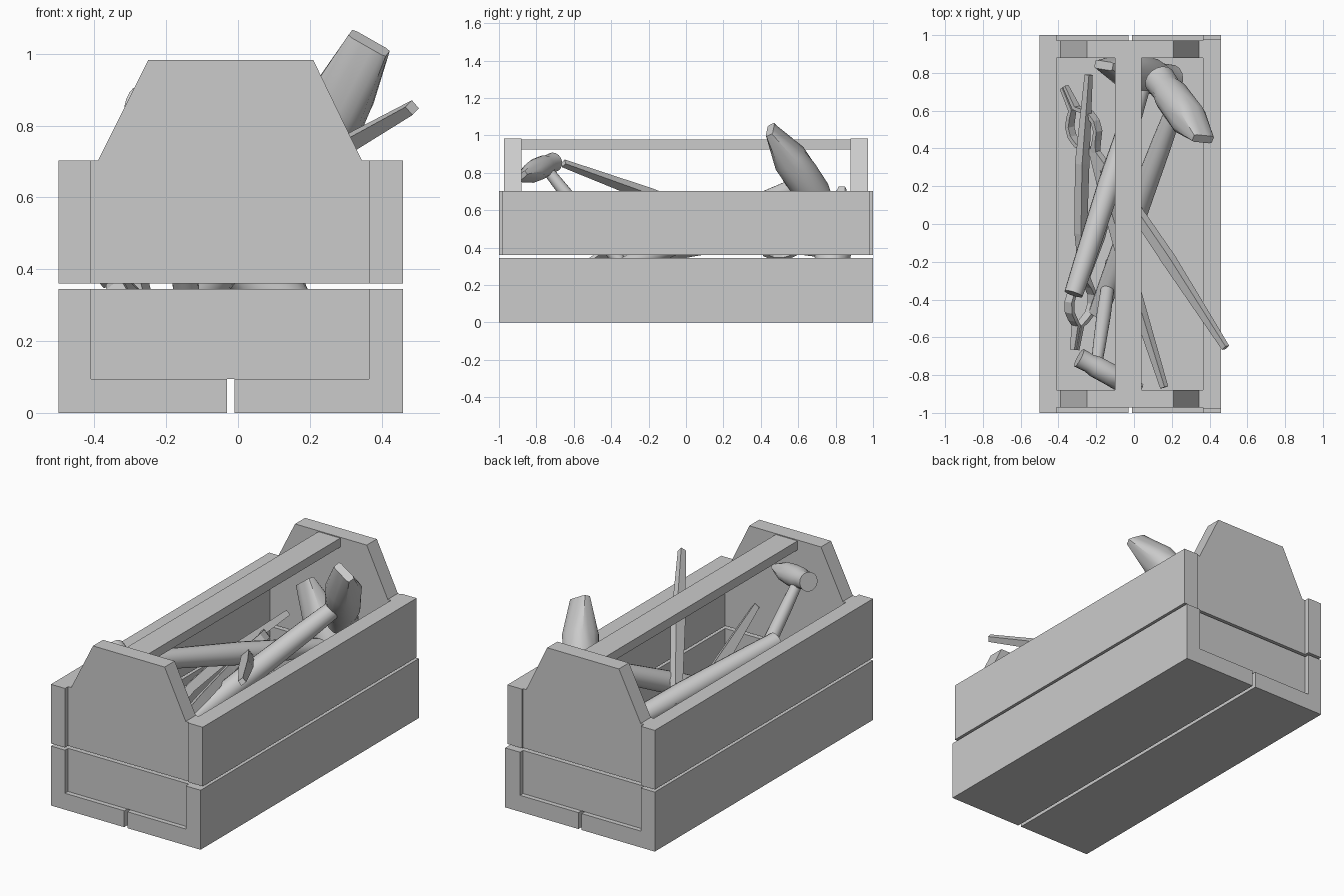
import bpy, bmesh
from math import cos, sin, pi, radians
from mathutils import Vector

cube = bpy.data.objects.get("Cube")
if cube:
    bpy.data.objects.remove(cube, do_unlink=True)

grey = bpy.data.materials.new("plain_grey")
grey.use_nodes = True
COLOUR = (0.6, 0.6, 0.6, 1)
grey.diffuse_color = COLOUR
grey.node_tree.nodes["Principled BSDF"].inputs["Base Color"].default_value = COLOUR


def finish(name, bm, smooth=False):
    bmesh.ops.recalc_face_normals(bm, faces=bm.faces)
    mesh = bpy.data.meshes.new(name)
    bm.to_mesh(mesh)
    bm.free()
    mesh.materials.append(grey)
    obj = bpy.data.objects.new(name, mesh)
    bpy.context.collection.objects.link(obj)
    if smooth:
        bpy.ops.object.select_all(action='DESELECT')
        obj.select_set(True)
        bpy.context.view_layer.objects.active = obj
        bpy.ops.object.shade_smooth_by_angle(angle=radians(35))
    return obj


def loft(bm, rings):
    """Skin matching rings of points and cap both ends."""
    rows = [[bm.verts.new(p) for p in ring] for ring in rings]
    n = len(rows[0])
    for a, b in zip(rows, rows[1:]):
        for i in range(n):
            j = (i + 1) % n
            bm.faces.new((a[i], a[j], b[j], b[i]))
    bm.faces.new(rows[0][::-1])
    bm.faces.new(rows[-1])


def prism(name, profile, y0, y1):
    """Extrude an x-z outline along y."""
    bm = bmesh.new()
    loft(bm, [[(x, y, z) for x, z in profile] for y in (y0, y1)])
    return finish(name, bm)


def board(name, x0, x1, z0, z1, y=1.0):
    return prism(name, [(x0, z0), (x1, z0), (x1, z1), (x0, z1)], -y, y)


# Box planks: outer faces and inner faces of the long sides
XL, XLI, XRI, XR = -0.5, -0.41, 0.365, 0.46
LOW, GAP, RIM, FLOOR, TOP = 0.345, 0.36, 0.703, 0.095, 0.982
board("lower_side_right", XL, XLI, 0, LOW)
board("lower_side_left", XRI, XR, 0, LOW)
board("upper_side_right", XL, XLI, GAP, RIM)
board("upper_side_left", XRI, XR, GAP, RIM, 0.98)
board("floor_plank_right", XLI, -0.03, 0, FLOOR)
board("floor_plank_left", -0.01, XRI, 0, FLOOR)
board("carry_bar", -0.1, 0.04, 0.925, 0.977, 0.885)

# End panels with the tapered shoulders
shoulder = [(XLI, GAP), (XRI, GAP), (XRI, RIM), (0.345, RIM),
            (0.21, TOP), (-0.25, TOP), (-0.39, RIM), (XLI, RIM)]
lower = [(XLI, FLOOR), (XRI, FLOOR), (XRI, LOW), (XLI, LOW)]
for label, s in (("front", -1), ("back", 1)):
    prism(label + "_end_upper", shoulder, s * 0.88, s * 0.972)
    prism(label + "_end_lower", lower, s * 0.88, s * 0.972)


def hammer(name, peen, centre, butt, size):
    """Cross-peen hammer placed by its peen tip, eye and handle end."""
    peen, centre, butt = Vector(peen), Vector(centre), Vector(butt)
    axis = (centre - peen).normalized()
    side = axis.cross(butt - centre).normalized()
    along = side.cross(axis)

    def section(c, u, v, ru, rv, square=1.0, n=16):
        clamp = lambda k: max(-1, min(1, k * square))
        angles = [2 * pi * (i + 0.5) / n for i in range(n)]
        return [c + u * ru * clamp(cos(a)) + v * rv * clamp(sin(a)) for a in angles]

    # Head: distance from the peen, half width, half thickness, squareness
    head = [(0, .06, .022, 1.4), (.2, .085, .085, 1.15), (.3, .092, .098, 1),
            (.44, .092, .095, 1), (.5, .08, .08, 1), (.6, .085, .085, 1)]
    bm = bmesh.new()
    loft(bm, [section(peen + axis * t * size, side, along, w * size, d * size, q)
              for t, w, d, q in head])
    finish(name + "_head", bm, True)

    # Handle: swells in the middle
    stick = butt - centre
    across = stick.normalized().cross(side)
    bm = bmesh.new()
    loft(bm, [section(centre + stick * t, side, across, r * size, r * size)
              for t, r in ((0, .045), (.2, .055), (.5, .062), (.85, .055), (1, .05))])
    finish(name + "_handle", bm, True)


hammer("large_hammer", (.365, .45, 1.03), (.226, .64, .75), (-.19, -.475, .225), 1)
hammer("low_hammer", (-.16, .84, .69), (.06, .79, .39), (-.32, -.37, .65), 1)
hammer("small_hammer", (.03, -.88, .78), (-.2, -.757, .835), (-.12, -.2, .13), .62)


def strip(name, path, normal):
    """Rectangular bar along (point, width, depth) stations."""
    rings = []
    for i, (p, w, d) in enumerate(path):
        before, after = path[max(i - 1, 0)][0], path[min(i + 1, len(path) - 1)][0]
        v = normal.cross(after - before).normalized() * w / 2
        n = normal * d / 2
        rings.append([p + v + n, p - v + n, p - v - n, p + v - n])
    bm = bmesh.new()
    loft(bm, rings)
    finish(name, bm)


def pincers(name, pivot, tip_a, tip_b, bow):
    """Two crossed levers with round jaws ending in prongs."""
    pivot, tip_a, tip_b = Vector(pivot), Vector(tip_a), Vector(tip_b)
    da, db = tip_a - pivot, tip_b - pivot
    normal = da.cross(db).normalized()
    forward = -(da.normalized() + db.normalized()).normalized()
    lateral = normal.cross(forward)
    ring = pivot + forward * 0.16
    for label, d in (("first", da), ("second", db)):
        s = 1 if d.dot(lateral) > 0 else -1
        path = [(pivot + d, .032, .03),
                (pivot + d * .55 + lateral * s * bow, .06, .05),
                (pivot + d * .2 + lateral * s * bow, .05, .045),
                (pivot + forward * .02, .045, .04)]
        for k in range(1, 6):
            a = pi * k / 6
            path.append((ring - forward * .105 * cos(a) - lateral * s * .095 * sin(a),
                         .022, .05))
        path += [(ring + forward * .12 - lateral * s * .015, .022, .045),
                 (pivot + forward * .41 - lateral * s * .012, .018, .03)]
        strip(name + "_" + label + "_lever", path, normal)


pincers("upper_pincers", (-.2, .36, .45), (.485, -.655, .85), (.16, -.865, .53), .015)
pincers("lower_pincers", (-.26, -.26, .3), (-.24, .79, .5), (-.02, .7, .22), .04)
